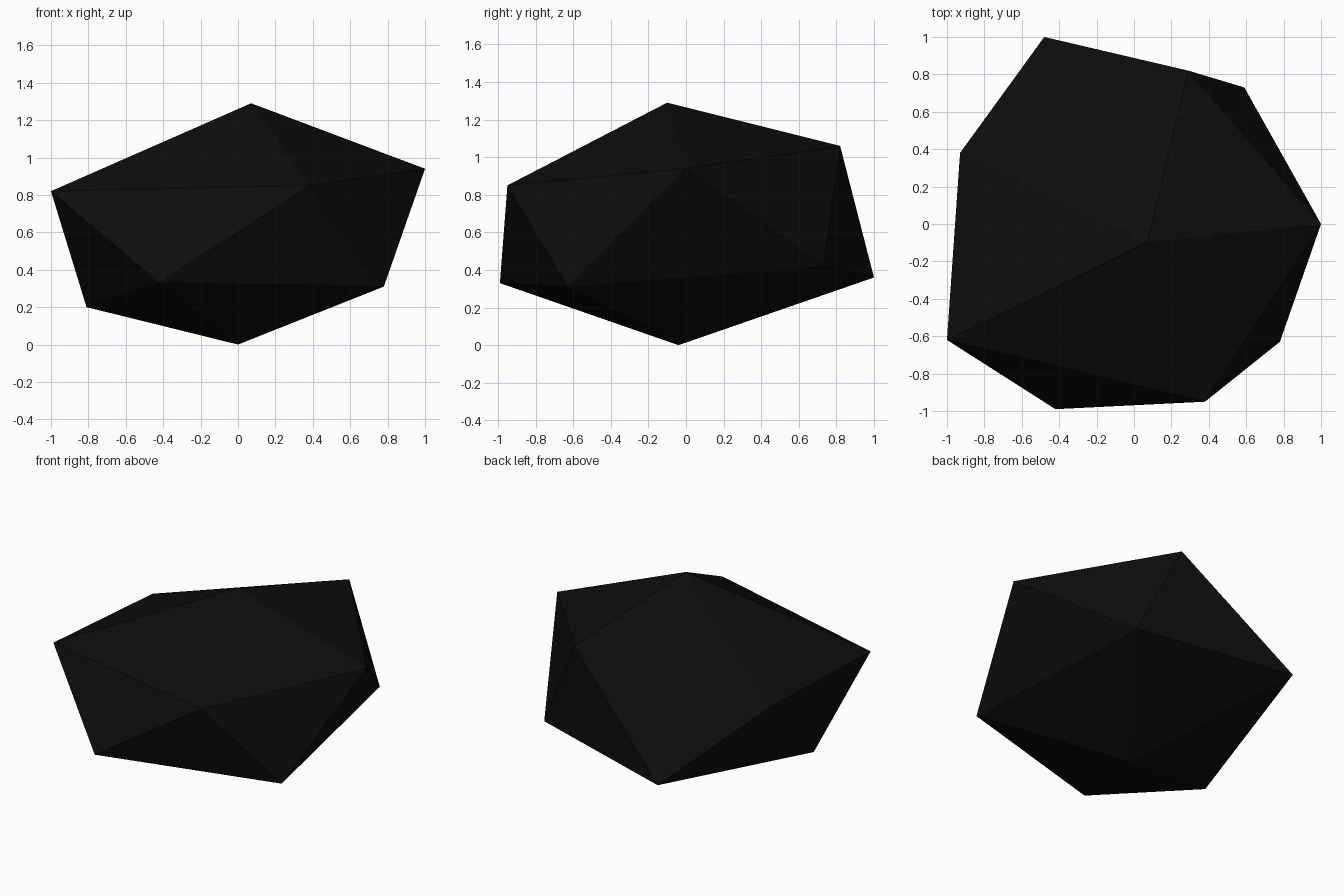
import bpy, bmesh

if "Cube" in bpy.data.objects:
    bpy.data.objects.remove(bpy.data.objects["Cube"])

# Rough boulder: an uneven icosahedron with two staggered five-point rings
bottom = (0.0, -0.04, 0.0)
lower = [(0.78, -0.63, 0.31), (0.59, 0.73, 0.42), (-0.48, 1.0, 0.36),
         (-0.81, -0.26, 0.20), (-0.42, -0.99, 0.33)]
upper = [(1.0, 0.0, 0.94), (0.29, 0.82, 1.06), (-0.93, 0.38, 0.80),
         (-1.0, -0.62, 0.82), (0.38, -0.95, 0.85)]
top = (0.07, -0.10, 1.29)

bm = bmesh.new()
b, t = bm.verts.new(bottom), bm.verts.new(top)
lo = [bm.verts.new(p) for p in lower]
up = [bm.verts.new(p) for p in upper]

# Fan caps and zigzag side band
for i in range(5):
    j = (i + 1) % 5
    bm.faces.new((b, lo[j], lo[i]))
    bm.faces.new((lo[i], lo[j], up[i]))
    bm.faces.new((up[i], lo[j], up[j]))
    bm.faces.new((up[i], up[j], t))
bmesh.ops.recalc_face_normals(bm, faces=bm.faces)

mesh = bpy.data.meshes.new("rock")
bm.to_mesh(mesh)
bm.free()
rock = bpy.data.objects.new("rock", mesh)
bpy.context.collection.objects.link(rock)

# Near-black stone
mat = bpy.data.materials.new("dark_stone")
mat.diffuse_color = (0.004, 0.004, 0.004, 1)
mat.use_nodes = True
mat.node_tree.nodes["Principled BSDF"].inputs["Base Color"].default_value = mat.diffuse_color
mesh.materials.append(mat)
